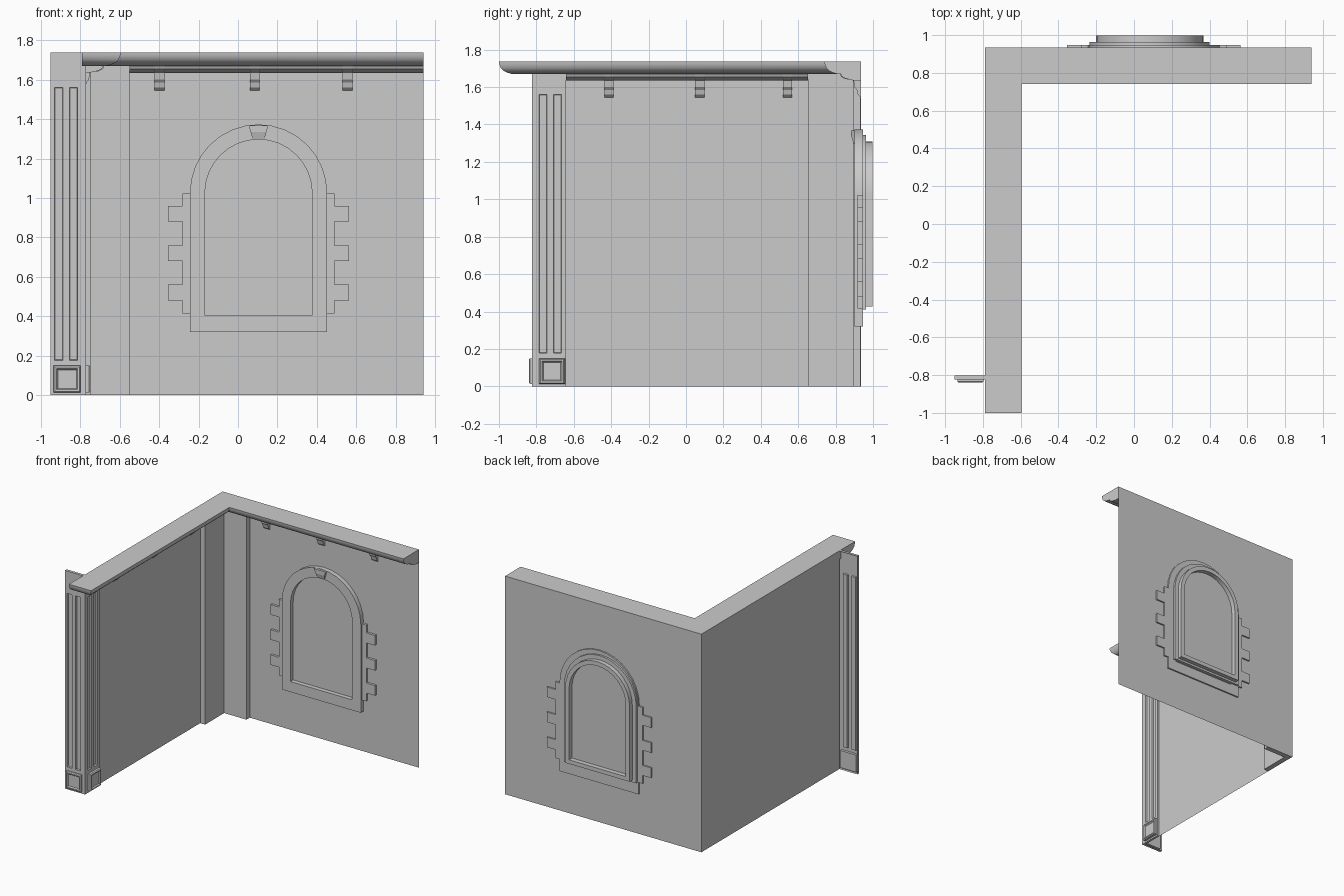
import bpy, bmesh, math
from mathutils import Matrix, Vector

if "Cube" in bpy.data.objects:
    bpy.data.objects.remove(bpy.data.objects["Cube"])

grey = bpy.data.materials.new("plaster_grey")
grey.use_nodes = True
COLOR = (0.6, 0.6, 0.6, 1)
grey.diffuse_color = COLOR
grey.node_tree.nodes["Principled BSDF"].inputs["Base Color"].default_value = COLOR

LEFT, BACK, RIGHT, FRONT, TOP = -0.79, 0.935, 0.94, -0.805, 1.738
# Local axes (u, v, out) for surfaces facing the front and facing +x
FACE_FRONT = Matrix(((1, 0, 0, 0), (0, 0, -1, 0), (0, 1, 0, 0), (0, 0, 0, 1)))
FACE_SIDE = Matrix(((0, 0, 1, 0), (1, 0, 0, 0), (0, 1, 0, 0), (0, 0, 0, 1)))


def finish(name, bm, matrix=None, recalc=True):
    if matrix:
        bm.transform(matrix)
    if recalc:
        bmesh.ops.recalc_face_normals(bm, faces=bm.faces)
    mesh = bpy.data.meshes.new(name)
    bm.to_mesh(mesh)
    bm.free()
    mesh.materials.append(grey)
    ob = bpy.data.objects.new(name, mesh)
    bpy.context.collection.objects.link(ob)
    return ob


def loft(name, sections, matrix=None, closed=False):
    """Bridge equal point loops; cap the ends, or join last to first."""
    bm = bmesh.new()
    rows = [[bm.verts.new(p) for p in s] for s in sections]
    pairs = list(zip(rows, rows[1:])) + ([(rows[-1], rows[0])] if closed else [])
    for a, b in pairs:
        for i in range(len(a)):
            j = (i + 1) % len(a)
            bm.faces.new((a[i], a[j], b[j], b[i]))
    if not closed:
        bm.faces.new(rows[0])
        bm.faces.new(rows[-1])
    return finish(name, bm, matrix)


def box(name, x0, x1, y0, y1, z0, z1):
    base = [(x0, y0), (x1, y0), (x1, y1), (x0, y1)]
    return loft(name, [[(x, y, z) for x, y in base] for z in (z0, z1)])


def sheet(name, corners):
    bm = bmesh.new()
    bm.faces.new([bm.verts.new(c) for c in corners])
    return finish(name, bm, recalc=False)


def prism(name, outline, y0, y1):
    return loft(name, [[(x, y, z) for x, z in outline] for y in (y0, y1)])


def arch(cx, r, bottom, spring=1.025, n=16):
    pts = [(cx + r * math.cos(math.pi * i / n), spring + r * math.sin(math.pi * i / n))
           for i in range(n + 1)]
    return [(cx + r, bottom)] + pts + [(cx - r, bottom)]


def arch_ring(name, outer, inner, y0, y1):
    loops = [[(x, y, z) for x, z in o]
             for o, y in ((outer, y0), (outer, y1), (inner, y1), (inner, y0))]
    return loft(name, loops, closed=True)


def fluted_panel(name, us, vs, out, depth, matrix):
    """Open-backed plate whose odd columns are sunk as flutes in the middle row."""
    bm = bmesh.new()
    grid = [[bm.verts.new((u, v, out)) for u in us] for v in vs]
    flutes = []
    for r in range(len(vs) - 1):
        for c in range(len(us) - 1):
            f = bm.faces.new((grid[r][c], grid[r][c + 1], grid[r + 1][c + 1], grid[r + 1][c]))
            if r == 1 and c % 2:
                flutes.append(f)
    rim = [e for e in bm.edges if e.is_boundary]
    ext = bmesh.ops.extrude_edge_only(bm, edges=rim)
    for v in ext["geom"]:
        if isinstance(v, bmesh.types.BMVert):
            v.co.z -= depth
    bmesh.ops.inset_individual(bm, faces=flutes, thickness=0.004, depth=-0.012)
    return finish(name, bm, matrix)


def base_block(name, u0, u1, out, matrix):
    """Chamfered block with a sunken square panel."""
    rings = [(0, -0.02), (0, 0.01), (0.006, 0.017), (0.015, 0.017), (0.022, 0.008)]
    z0, z1 = 0.013, 0.15
    return loft(name, [[(u0 + i, z0 + i, out + h), (u1 - i, z0 + i, out + h),
                        (u1 - i, z1 - i, out + h), (u0 + i, z1 - i, out + h)]
                       for i, h in rings], matrix)


# Thin walls
sheet("back_wall", [(LEFT, BACK, 0), (RIGHT, BACK, 0), (RIGHT, BACK, TOP), (LEFT, BACK, TOP)])
sheet("left_wall", [(LEFT, FRONT, 0), (LEFT, BACK, 0), (LEFT, BACK, TOP), (LEFT, FRONT, TOP)])

# Raised strips in the inner corner
box("corner_strip_back", LEFT, -0.55, 0.893, BACK - 0.001, 0, 1.67)
box("corner_strip_left", LEFT + 0.001, -0.747, 0.652, 0.893, 0, 1.67)

# Fluted pilaster wrapping the front end of the left wall
fluted_panel("pilaster_front", [-0.95, -0.93, -0.888, -0.855, -0.813, -0.772],
             [0, 0.177, 1.56, TOP], 0.823, 0.022, FACE_FRONT)
fluted_panel("pilaster_side", [-0.823, -0.785, -0.743, -0.708, -0.666, -0.642],
             [0, 0.177, 1.56, 1.67], -0.772, 0.017, FACE_SIDE)
base_block("pilaster_block_front", -0.935, -0.798, 0.823, FACE_FRONT)
base_block("pilaster_block_side", -0.785, -0.648, -0.765, FACE_SIDE)

# Cornice, mitred round the front end and along both walls
cove = [(0, TOP), (0.195, TOP), (0.193, 1.722), (0.185, 1.702), (0.172, 1.688),
        (0.15, 1.677), (0.125, 1.67), (0, 1.67)]
cornice = loft("cornice", [
    [(LEFT, FRONT - d, z) for d, z in cove],
    [(LEFT + d, FRONT - d, z) for d, z in cove],
    [(LEFT + d, BACK - d, z) for d, z in cove],
    [(RIGHT, BACK - d, z) for d, z in cove]])

# Ledge moulding and brackets under the cornice on each wall
ledge = [(0, 1.67), (0.107, 1.67), (0.1, 1.655), (0.08, 1.645), (0.037, 1.635), (0, 1.635)]
bracket = [(0, 1.67), (0.112, 1.67), (0.106, 1.655), (0.085, 1.643), (0.04, 1.638),
           (0.034, 1.6), (0.022, 1.585), (0.016, 1.56), (0, 1.545)]


def on_back(name, prof, a, b):
    return loft(name, [[(t, BACK - d, z) for d, z in prof] for t in (a, b)])


def on_left(name, prof, a, b):
    return loft(name, [[(LEFT + d, t, z) for d, z in prof] for t in (a, b)])


smooth = [cornice, on_back("ledge_back", ledge, -0.55, RIGHT),
          on_left("ledge_left", ledge, -0.642, 0.652)]
for i, (x, y) in enumerate(((-0.398, -0.412), (0.085, 0.073), (0.555, 0.543))):
    on_back(f"bracket_back_{i + 1}", bracket, x - 0.025, x + 0.025)
    on_left(f"bracket_left_{i + 1}", bracket, y - 0.025, y + 0.025)

# Arched window: frame through the wall, stepped mouldings outside, pane
CX, CB = 0.104, 0.083
smooth += [
    arch_ring("window_frame", arch(CX, 0.348, 0.32), arch(CX, 0.272, 0.403), 0.9, 0.947),
    arch_ring("window_moulding_outer", arch(CB, 0.318, 0.412), arch(CB, 0.25, 0.46), 0.94, 0.963),
    arch_ring("window_moulding_inner", arch(CB, 0.284, 0.428), arch(CB, 0.25, 0.46), 0.94, 0.997),
    prism("window_pane", arch(CB, 0.252, 0.455), 0.94, 0.96)]

# Toothed stone edging on both sides of the window
for side, s in (("left", 1), ("right", -1)):
    pts = [(0.34, 0.415), (0.385, 0.415)]
    for z in (0.48, 0.68, 0.88):
        pts += [(0.385, z), (0.46, z), (0.46, z + 0.08), (0.385, z + 0.08)]
    pts += [(0.385, 1.022), (0.34, 1.022)]
    prism(f"window_quoins_{side}", [(CX + s * u, z) for u, z in pts], 0.917, 0.947)

# Keystone at the top of the arch
prism("keystone_cap", [(CX - 0.04, 1.335), (CX + 0.04, 1.335),
                       (CX + 0.05, 1.368), (CX - 0.05, 1.368)], 0.882, 0.947)
loft("keystone_wedge", [[(CX + s * w, y, z) for s, y in ((-1, 0.947), (1, 0.947), (1, f), (-1, f))]
                        for w, f, z in ((0.03, 0.895, 1.298), (0.04, 0.885, 1.335))])

# Smooth shading on curved mouldings
for ob in smooth:
    bpy.ops.object.select_all(action='DESELECT')
    ob.select_set(True)
    bpy.context.view_layer.objects.active = ob
    bpy.ops.object.shade_smooth_by_angle(angle=math.radians(30))
